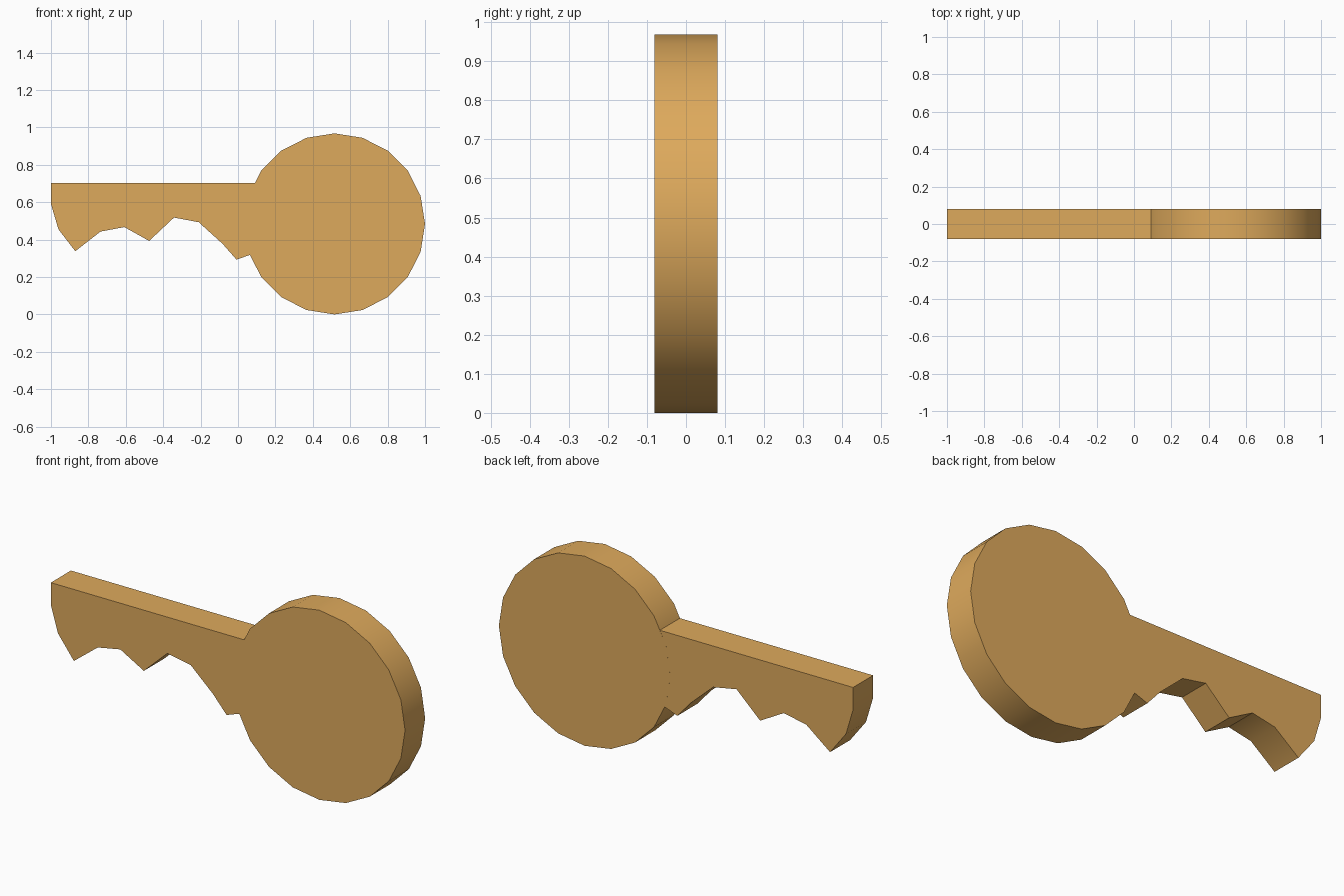
import bpy, bmesh, math

if "Cube" in bpy.data.objects:
    bpy.data.objects.remove(bpy.data.objects["Cube"])

brass = bpy.data.materials.new("brass")
brass.diffuse_color = (0.73, 0.40, 0.107, 1)
brass.use_nodes = True
brass.node_tree.nodes["Principled BSDF"].inputs["Base Color"].default_value = brass.diffuse_color


def extrude_profile(name, points, half_depth):
    """Solid plate from an x/z outline, centred on y = 0."""
    bm = bmesh.new()
    face = bm.faces.new([bm.verts.new((x, -half_depth, z)) for x, z in points])
    new = bmesh.ops.extrude_face_region(bm, geom=[face])["geom"]
    verts = [v for v in new if isinstance(v, bmesh.types.BMVert)]
    bmesh.ops.translate(bm, verts=verts, vec=(0, 2 * half_depth, 0))
    bmesh.ops.recalc_face_normals(bm, faces=bm.faces)
    mesh = bpy.data.meshes.new(name)
    bm.to_mesh(mesh)
    bm.free()
    mesh.materials.append(brass)
    ob = bpy.data.objects.new(name, mesh)
    bpy.context.collection.objects.link(ob)
    bpy.ops.object.select_all(action='DESELECT')
    ob.select_set(True)
    bpy.context.view_layer.objects.active = ob
    bpy.ops.object.shade_smooth_by_angle(angle=math.radians(30))
    return ob


# round grip: 20-sided disc
steps = [i * math.tau / 20 for i in range(20)]
extrude_profile("key_head", [(0.516 + 0.484 * math.cos(a),
                              0.484 + 0.484 * math.sin(a)) for a in steps], 0.081)

# blade with cut teeth, its root buried in the grip
extrude_profile("key_blade", [
    (0.16, 0.703), (-1.0, 0.703), (-1.0, 0.59), (-0.96, 0.455), (-0.87, 0.338),
    (-0.735, 0.443), (-0.608, 0.467), (-0.475, 0.393), (-0.342, 0.518),
    (-0.21, 0.493), (-0.083, 0.378), (-0.008, 0.293), (0.16, 0.352)], 0.0808)
